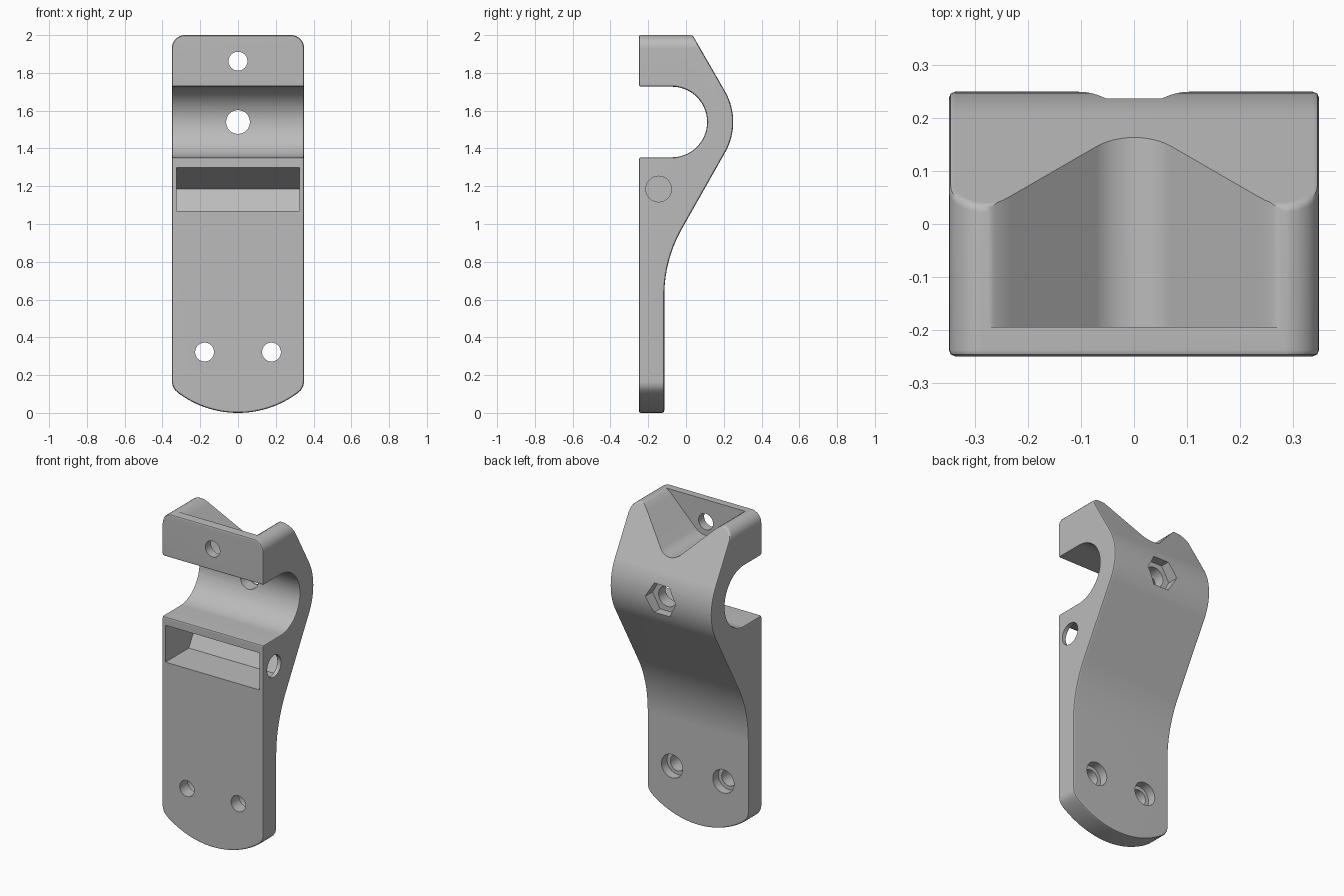
import bpy, bmesh
from math import sin, cos, radians, sqrt

cube = bpy.data.objects.get("Cube")
if cube:
    bpy.data.objects.remove(cube, do_unlink=True)

grey = bpy.data.materials.new("plain_grey")
grey.use_nodes = True
grey.diffuse_color = (0.5, 0.5, 0.5, 1)
grey.node_tree.nodes["Principled BSDF"].inputs["Base Color"].default_value = (0.5, 0.5, 0.5, 1)


def arc(cu, cv, r, start, end, n):
    """Points on a circular arc, angles in degrees."""
    steps = [radians(start + (end - start) * i / n) for i in range(n + 1)]
    return [(cu + r * cos(t), cv + r * sin(t)) for t in steps]


def prism(name, points, axis, near, far):
    """Extrude a closed profile along x (points are y, z) or y (points are x, z)."""
    bm = bmesh.new()
    place = (lambda u, v, d: (d, u, v)) if axis == "X" else (lambda u, v, d: (u, d, v))
    rings = [[bm.verts.new(place(u, v, d)) for u, v in points] for d in (near, far)]
    bm.faces.new(rings[0])
    bm.faces.new(rings[1][::-1])
    n = len(points)
    for i in range(n):
        j = (i + 1) % n
        bm.faces.new((rings[0][i], rings[1][i], rings[1][j], rings[0][j]))
    bmesh.ops.recalc_face_normals(bm, faces=bm.faces)
    mesh = bpy.data.meshes.new(name)
    bm.to_mesh(mesh)
    bm.free()
    obj = bpy.data.objects.new(name, mesh)
    bpy.context.collection.objects.link(obj)
    mesh.materials.append(grey)
    return obj


def select(obj):
    bpy.ops.object.select_all(action="DESELECT")
    obj.select_set(True)
    bpy.context.view_layer.objects.active = obj


def combine(obj, tool, operation="DIFFERENCE"):
    """Apply a boolean and discard its tool."""
    tool.hide_render = True
    mod = obj.modifiers.new("cut", "BOOLEAN")
    mod.object, mod.operation, mod.solver = tool, operation, "EXACT"
    select(obj)
    bpy.ops.object.modifier_apply(modifier=mod.name)
    bpy.data.objects.remove(tool, do_unlink=True)


def bore(obj, x, z, r, near, far, sides=32):
    combine(obj, prism("bore_cutter", arc(x, z, r, 0, 360, sides)[:-1], "Y", near, far))


# Bracket body: side profile with a round tube seat
CY, CZ = -0.075, 1.54
side = [(-0.25, -0.02), (-0.25, 1.353)]
side += arc(CY, CZ, 0.187, -90, 90, 28)
side += [(-0.25, 1.727), (-0.25, 2), (0.035, 2)]
side += arc(CY, CZ, 0.325, 30, -30, 16)
side += arc(0.605, 0.62, 0.72, 150, 180, 10)
side += [(-0.115, -0.02)]
body = prism("clamp_bracket", side, "X", -0.4, 0.4)

# Front outline: rounded top corners and a bowed bottom edge
R = 0.53
half = [(0.31 * i / 12, R - sqrt(R * R - (0.31 * i / 12) ** 2)) for i in range(13)]
half += [(0.333, 0.12), (0.345, 0.14), (0.35, 0.165)]
half += arc(0.28, 1.93, 0.07, 0, 88, 8)
outline = half + [(-x, z) for x, z in reversed(half[1:])]
outline = [(x, 2.001 if z > 1.9995 else z) for x, z in outline]
combine(body, prism("outline_cutter", outline, "Y", -0.4, 0.4), "INTERSECT")

# Softened outer edges
bevel = body.modifiers.new("soft_edges", "BEVEL")
bevel.width, bevel.segments = 0.012, 2
bevel.limit_method, bevel.angle_limit = "ANGLE", radians(40)
select(body)
bpy.ops.object.modifier_apply(modifier=bevel.name)

# Rounded V groove behind the top lip
right = arc(0, 1.877, 0.1, -90, -45, 6)
right += [(0.232, 1.968), (0.248, 1.983), (0.264, 1.994), (0.28, 2.002), (0.28, 2.1)]
groove = right + [(-x, z) for x, z in reversed(right[1:])]
combine(body, prism("groove_cutter", groove, "Y", -0.195, 0.5))

# Angled pocket in the front, open to the left side through a round hole
pocket = [(-0.3, 1.07), (-0.02, 1.07), (0.045, 1.185), (-0.25, 1.3), (-0.3, 1.3)]
combine(body, prism("pocket_cutter", pocket, "X", -0.325, 0.325))
rod = arc(-0.145, 1.185, 0.068, 0, 360, 32)[:-1]
combine(body, prism("rod_cutter", rod, "X", 0.3, 0.4))

# Bolt holes: lip, seat with hexagonal nut recess, two counterbored lower holes
bore(body, 0, 1.862, 0.05, -0.3, -0.1)
bore(body, 0, CZ, 0.063, 0, 0.3)
bore(body, 0, CZ, 0.105, 0.18, 0.3, 6)
for x in (-0.177, 0.177):
    bore(body, x, 0.322, 0.05, -0.3, 0)
    bore(body, x, 0.322, 0.073, -0.17, 0)

# Smooth curves, crisp flat faces
select(body)
bpy.ops.object.shade_smooth_by_angle(angle=radians(35))
normals = body.modifiers.new("even_normals", "WEIGHTED_NORMAL")
normals.keep_sharp = True
